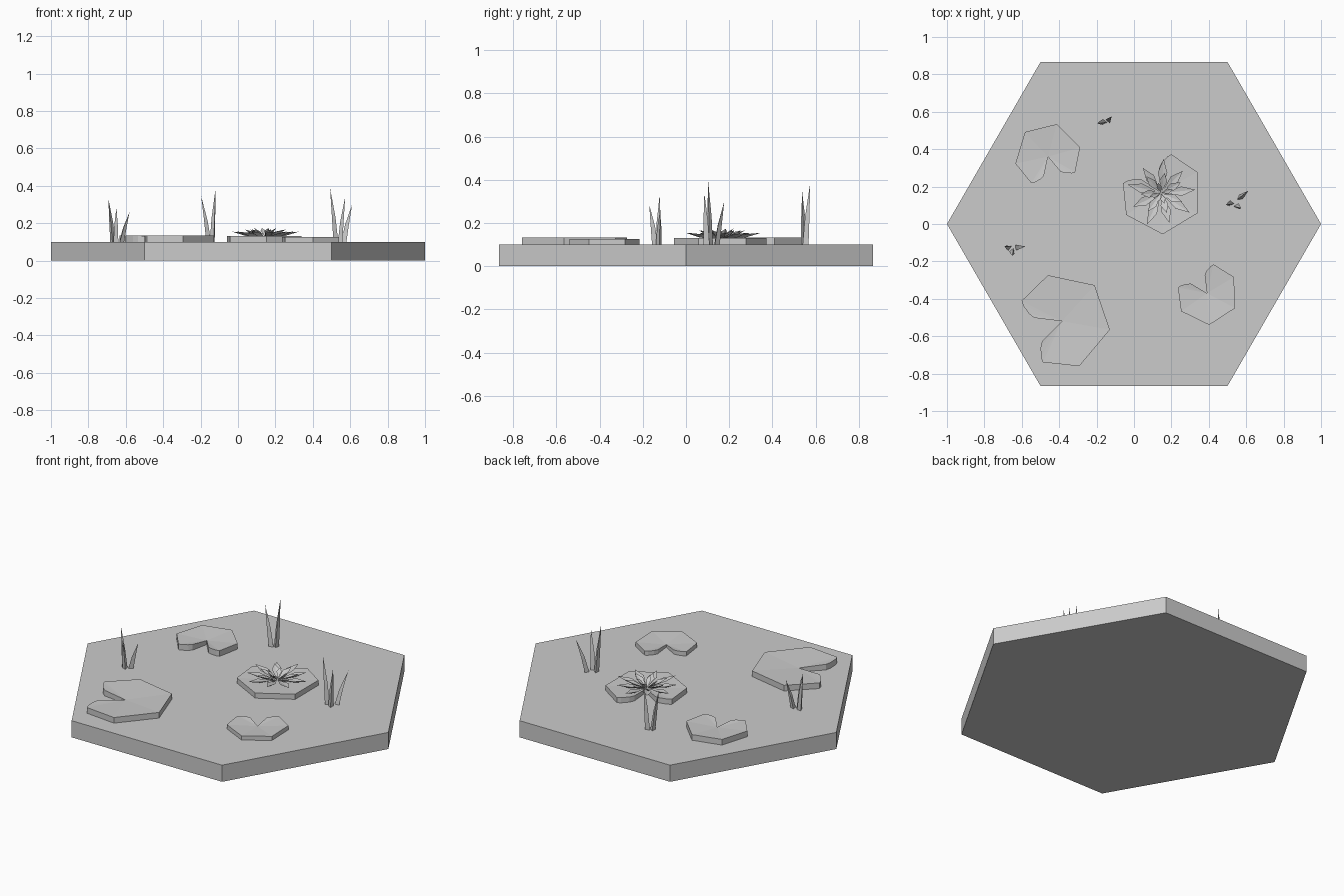
import bpy, bmesh
from math import cos, sin, radians, pi
from mathutils import Vector

if "Cube" in bpy.data.objects:
    bpy.data.objects.remove(bpy.data.objects["Cube"])


def make(name, verts, faces):
    me = bpy.data.meshes.new(name)
    me.from_pydata([tuple(v) for v in verts], [], faces)
    bm = bmesh.new()
    bm.from_mesh(me)
    bmesh.ops.recalc_face_normals(bm, faces=bm.faces)
    bm.to_mesh(me)
    bm.free()
    ob = bpy.data.objects.new(name, me)
    bpy.context.collection.objects.link(ob)
    return ob


# hexagonal water tile
ring = [(cos(radians(60 * i)), sin(radians(60 * i))) for i in range(6)]
make("water_tile", [(x, y, 0) for x, y in ring] + [(x, y, 0.1) for x, y in ring],
     [tuple(range(6)), tuple(range(6, 12))] +
     [(i, (i + 1) % 6, (i + 1) % 6 + 6, i + 6) for i in range(6)])

# half outline of a pad: (angle from the notch, fraction of the radius)
HALF = [(26, 0.58), (32, 0.70), (41, 0.86), (46, 0.93), (92, 0.99), (151, 1.0)]
OUTLINE = HALF + [(360 - a, r) for a, r in reversed(HALF)]


def lily_pad(name, x, y, radius, notch, rim, dip=0.01):
    n = len(OUTLINE) + 1
    pts = [(x, y)] + [(x + radius * r * cos(radians(notch + a)),
                       y + radius * r * sin(radians(notch + a))) for a, r in OUTLINE]
    bottom = [(px, py, 0.1) for px, py in pts]
    top = [(px, py, rim - (dip if i == 0 else 0)) for i, (px, py) in enumerate(pts)]
    faces = [(i, (i + 1) % n, (i + 1) % n + n, i + n) for i in range(n)]
    for i in range(1, n - 1):
        faces += [(0, i + 1, i), (n, n + i, n + i + 1)]
    make(name, bottom + top, faces)


lily_pad("lily_pad_back_left", -0.46, 0.36, 0.180, 284, 0.134)
lily_pad("lily_pad_front_left", -0.385, -0.52, 0.260, 199, 0.134)
lily_pad("lily_pad_front_right", 0.39, -0.37, 0.170, 123, 0.125)
lily_pad("lily_pad_flower", 0.145, 0.17, 0.225, 121, 0.131)


# flower petals: keeled leaf shapes in rings
def petal(verts, faces, angle, length, tip_z, width):
    d = Vector((cos(angle), sin(angle), 0))
    s = Vector((-sin(angle), cos(angle), 0))
    c = Vector((0.145, 0.165, 0.124))
    rise = tip_z - c.z
    b = len(verts)

    def at(t, side, up):
        return c + d * length * t + s * side + Vector((0, 0, rise * t + up))
    verts += [at(0.05, 0, 0), at(0.6, width / 2, 0.007), at(0.6, 0, -0.008),
              at(0.6, -width / 2, 0.007), at(0.6, 0, 0.003), at(1, 0, 0.003)]
    for i in range(4):
        p, q = b + 1 + i, b + 1 + (i + 1) % 4
        faces += [(b, p, q), (b + 5, q, p)]


verts, faces = [], []
for count, length, tip_z, width, turn in [(9, 0.175, 0.152, 0.050, 0.1),
                                          (7, 0.115, 0.163, 0.042, 0.5),
                                          (4, 0.06, 0.171, 0.028, 0.3)]:
    for i in range(count):
        petal(verts, faces, turn + 2 * pi * i / count, length * (1 + 0.05 * (-1) ** i), tip_z, width)
make("flower_petals", verts, faces)


# reed clumps: three-sided tapering blades (base x, y, then tip x, y, z)
def reeds(name, blades):
    verts, faces = [], []
    for bx, by, tx, ty, tz in blades:
        b = len(verts)
        base, tip = Vector((bx, by, 0.1)), Vector((tx, ty, tz))
        mid = base.lerp(tip, 0.45) - Vector((tx - bx, ty - by, 0)) * 0.08
        for p, r in [(base, 0.016), (mid, 0.012)]:
            for k in range(3):
                a = bx * 40 + 2 * pi * k / 3
                verts.append(p + Vector((r * cos(a), r * sin(a), 0)))
        verts.append(tip)
        faces.append((b, b + 1, b + 2))
        for k in range(3):
            m = (k + 1) % 3
            faces += [(b + k, b + m, b + m + 3, b + k + 3), (b + k + 3, b + m + 3, b + 6)]
    make(name, verts, faces)


reeds("reeds_left", [(-0.67, -0.125, -0.693, -0.122, 0.33),
                     (-0.65, -0.145, -0.65, -0.17, 0.285),
                     (-0.625, -0.125, -0.58, -0.12, 0.26)])
reeds("reeds_back", [(-0.16, 0.545, -0.197, 0.538, 0.345),
                     (-0.135, 0.555, -0.12, 0.575, 0.385)])
reeds("reeds_right", [(0.52, 0.11, 0.492, 0.103, 0.39),
                      (0.55, 0.095, 0.573, 0.085, 0.34),
                      (0.565, 0.14, 0.61, 0.177, 0.30)])
